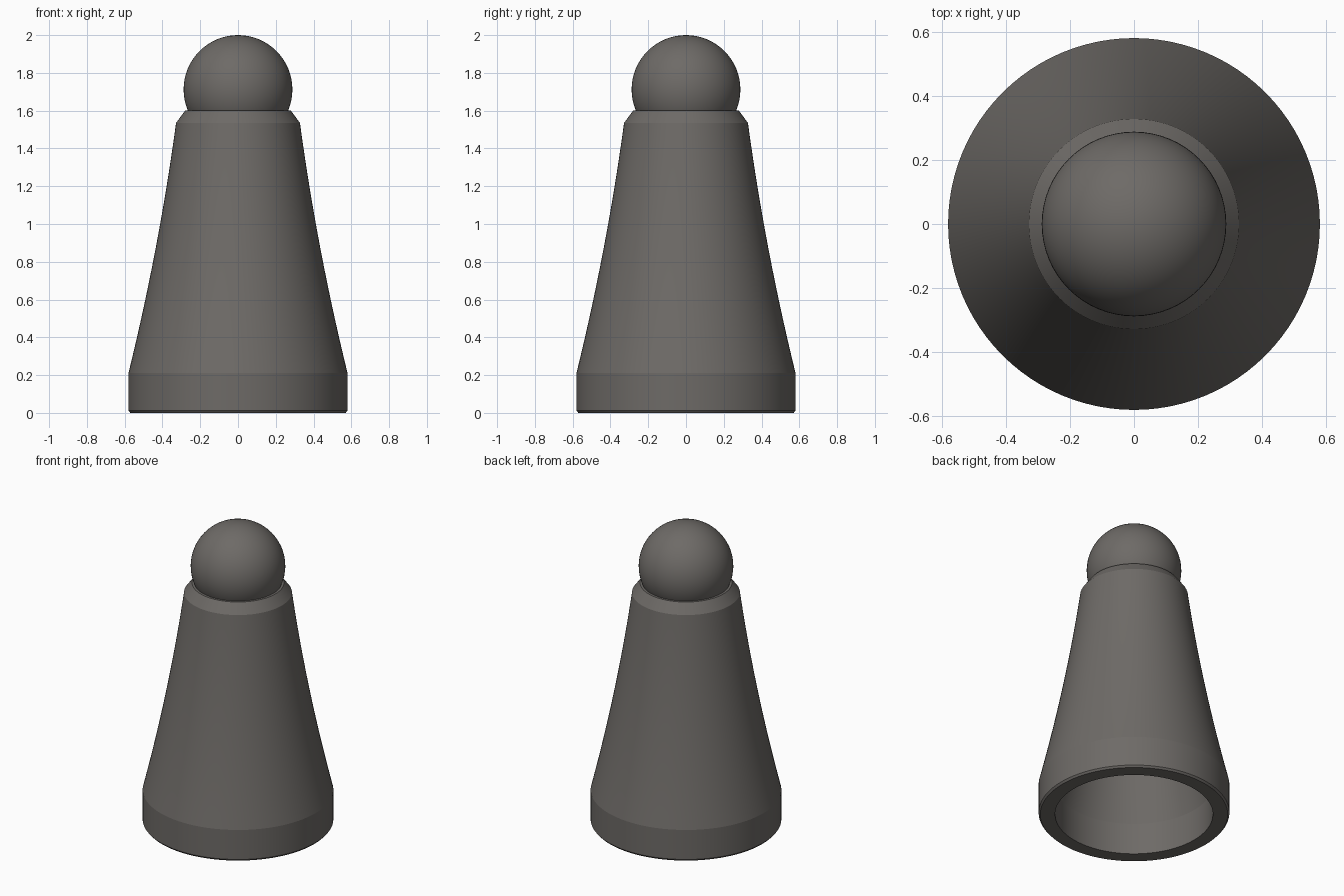
import bpy, bmesh, math

if "Cube" in bpy.data.objects:
    bpy.data.objects.remove(bpy.data.objects["Cube"])

SIDES = 96

mat = bpy.data.materials.new("warm dark grey")
mat.diffuse_color = (0.155, 0.145, 0.135, 1)
mat.use_nodes = True
mat.node_tree.nodes["Principled BSDF"].inputs["Base Color"].default_value = mat.diffuse_color


def lathe(name, profile):
    """Spin a closed (radius, height) outline around z."""
    bm = bmesh.new()
    verts = [bm.verts.new((r, 0, z)) for r, z in profile]
    edges = [bm.edges.new(p) for p in zip(verts, verts[1:])]
    bmesh.ops.spin(bm, geom=verts + edges, cent=(0, 0, 0), axis=(0, 0, 1),
                   angle=2 * math.pi, steps=SIDES, use_duplicate=False)
    bmesh.ops.remove_doubles(bm, verts=bm.verts, dist=1e-5)
    bmesh.ops.recalc_face_normals(bm, faces=bm.faces)
    mesh = bpy.data.meshes.new(name)
    bm.to_mesh(mesh)
    bm.free()
    obj = bpy.data.objects.new(name, mesh)
    bpy.context.collection.objects.link(obj)
    return obj


def finish(obj, angle):
    obj.data.materials.append(mat)
    bpy.ops.object.select_all(action='DESELECT')
    obj.select_set(True)
    bpy.context.view_layer.objects.active = obj
    bpy.ops.object.shade_smooth_by_angle(angle=math.radians(angle))


# Flared outer wall as a smooth concave curve
def wall(t):
    z = 0.21 + 1.325 * t
    r = 0.58 - 0.325 * t + 0.073 * t * t
    return r, z


outer = [wall(i / 14) for i in range(15)]
inner = [(r - 0.1, z) for r, z in outer[:-1]]

# Hollow body: inside wall, foot rim, outer wall, chamfered shoulder
profile = [(0, 1.46)] + inner[::-1] + [(0.48, 0), (0.57, 0), (0.58, 0.012)]
profile += outer + [(0.28, 1.6), (0, 1.6)]
finish(lathe("hollow_body", profile), 12)

# Round head resting in the shoulder
bpy.ops.mesh.primitive_uv_sphere_add(segments=64, ring_count=32, radius=0.288,
                                     location=(0, 0, 1.712))
head = bpy.context.object
head.name = "round_head"
finish(head, 60)
